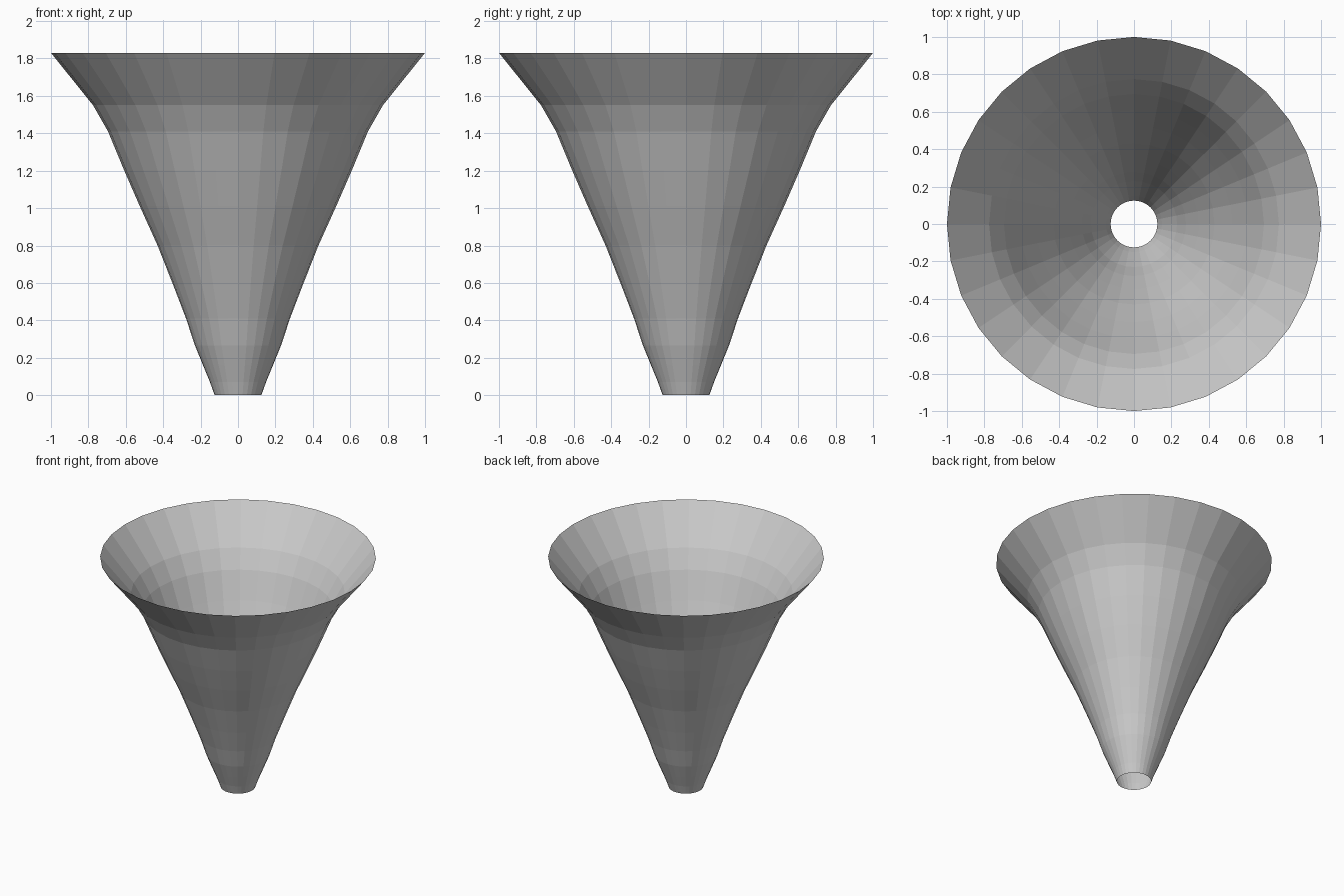
import bpy, bmesh
from math import cos, sin, tau

if "Cube" in bpy.data.objects:
    bpy.data.objects.remove(bpy.data.objects["Cube"])

SIDES = 32
# funnel profile from spout to rim: (radius, height)
PROFILE = [(0.125, 0), (0.15, 0.07), (0.187, 0.16), (0.23, 0.265), (0.278, 0.41),
           (0.347, 0.59), (0.43, 0.80), (0.525, 1.01), (0.61, 1.205),
           (0.695, 1.41), (0.775, 1.55), (1.0, 1.83)]

# open, flat-faced funnel wall
bm = bmesh.new()
rings = [[bm.verts.new((r * cos(tau * i / SIDES), r * sin(tau * i / SIDES), z))
          for i in range(SIDES)] for r, z in PROFILE]
for low, high in zip(rings, rings[1:]):
    for i in range(SIDES):
        j = (i + 1) % SIDES
        bm.faces.new((low[i], low[j], high[j], high[i]))

mesh = bpy.data.meshes.new("funnel")
bm.to_mesh(mesh)
bm.free()
bpy.context.collection.objects.link(bpy.data.objects.new("funnel", mesh))
